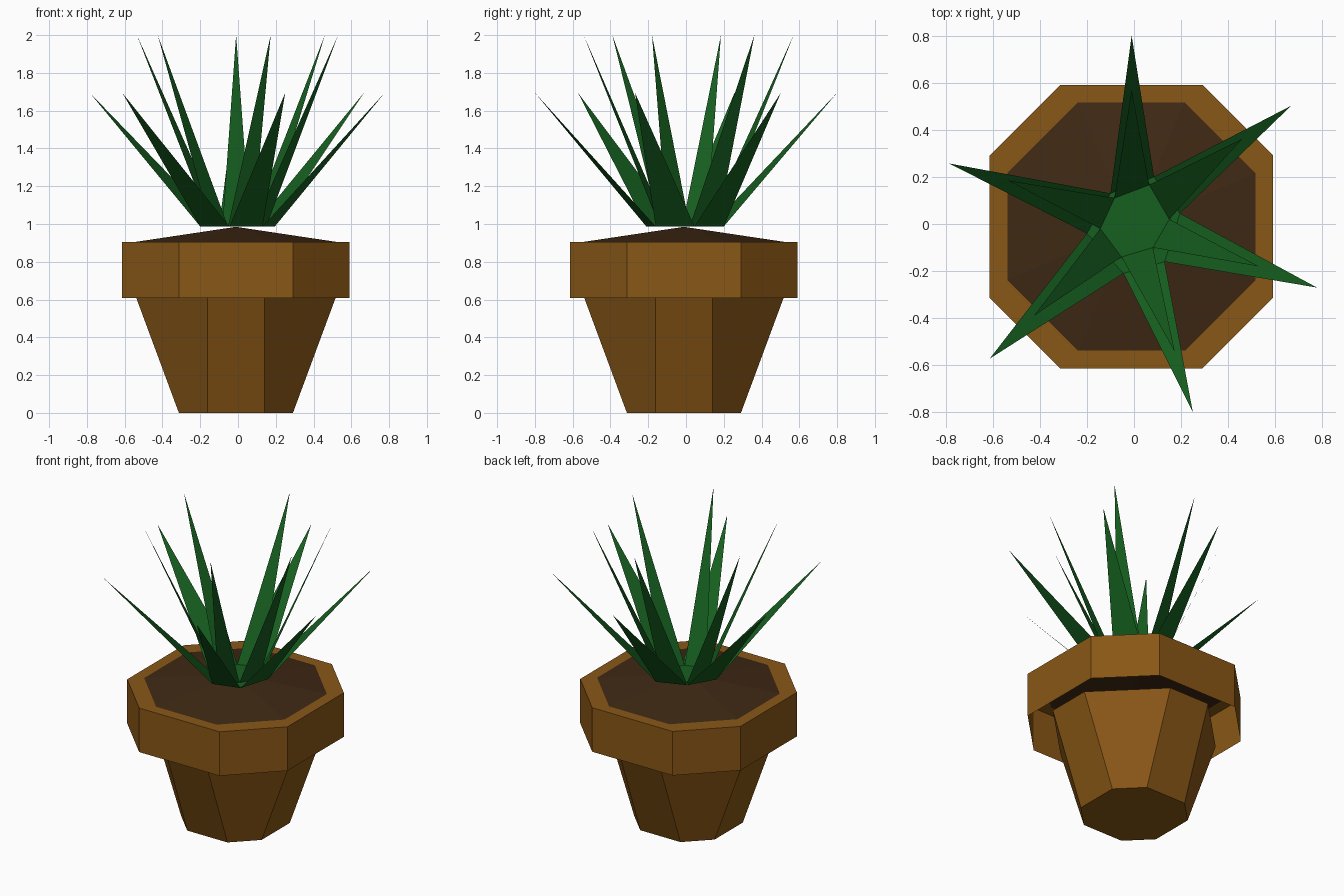
import bpy

if "Cube" in bpy.data.objects:
    bpy.data.objects.remove(bpy.data.objects["Cube"])

CX, CY = -0.011, -0.011   # pot axis


def material(name, rgb):
    m = bpy.data.materials.new(name)
    m.diffuse_color = (*rgb, 1)
    m.use_nodes = True
    m.node_tree.nodes["Principled BSDF"].inputs["Base Color"].default_value = m.diffuse_color
    return m


def build(name, verts, faces, mat):
    me = bpy.data.meshes.new(name)
    me.from_pydata(verts, [], faces)
    me.materials.append(mat)
    ob = bpy.data.objects.new(name, me)
    bpy.context.collection.objects.link(ob)
    return ob


def octagon(half, corner, z):
    """Chamfered square, counter-clockwise seen from above."""
    h, c = half, corner
    pts = [(h, -c), (h, c), (c, h), (-c, h), (-h, c), (-h, -c), (-c, -h), (c, -h)]
    return [(CX + x, CY + y, z) for x, y in pts]


def bridge(a, b, n):
    """Quads between two rings starting at vertex index a and b."""
    return [(a + i, a + (i + 1) % n, b + (i + 1) % n, b + i) for i in range(n)]


clay = material("clay", (0.25, 0.095, 0.008))
earth = material("earth", (0.05, 0.022, 0.007))
green = material("leaf_green", (0.008, 0.115, 0.014))

# Tapered pot body, closed below
build("pot_body",
      octagon(0.302, 0.151, 0) + octagon(0.527, 0.151, 0.607),
      bridge(0, 8, 8) + [tuple(range(7, -1, -1))], clay)

# Overhanging rim: outer wall and flat lip, open underneath
build("pot_rim",
      octagon(0.602, 0.302, 0.607) + octagon(0.602, 0.302, 0.906) + octagon(0.527, 0.227, 0.906),
      bridge(0, 8, 8) + bridge(8, 16, 8), clay)

# Soil mound rising to the middle
build("soil", octagon(0.527, 0.227, 0.906) + [(CX, CY, 0.985)],
      [(i, (i + 1) % 8, 8) for i in range(8)], earth)

# Plant: two crowns of flat pointed leaves standing on a six-sided base
BASE_Z = 0.987
outer_ring = [(0.085, 0.2), (-0.1, 0.13), (-0.2, -0.04), (-0.045, -0.21), (0.13, -0.16), (0.195, 0.045)]
inner_ring = [(0.065, 0.166), (-0.083, 0.11), (-0.143, -0.02), (-0.053, -0.14), (0.08, -0.10), (0.15, 0.02)]
outer_tips = [(-0.01, 0.8), (-0.785, 0.257), (-0.613, -0.572), (0.25, -0.8), (0.777, -0.27), (0.667, 0.502)]
inner_tips = [(-0.01, 0.57), (-0.535, 0.185), (-0.425, -0.39), (0.173, -0.542), (0.53, -0.18), (0.46, 0.362)]


def crown(name, ring, tips, tip_z):
    verts = [(x, y, BASE_Z) for x, y in ring] + [(x, y, tip_z) for x, y in tips]
    build(name, verts, [(i, (i + 1) % 6, 6 + i) for i in range(6)], green)


crown("outer_leaves", outer_ring, outer_tips, 1.695)
crown("inner_leaves", inner_ring, inner_tips, 2.0)
build("leaf_base", [(x, y, BASE_Z) for x, y in outer_ring], [tuple(range(6))], green)
